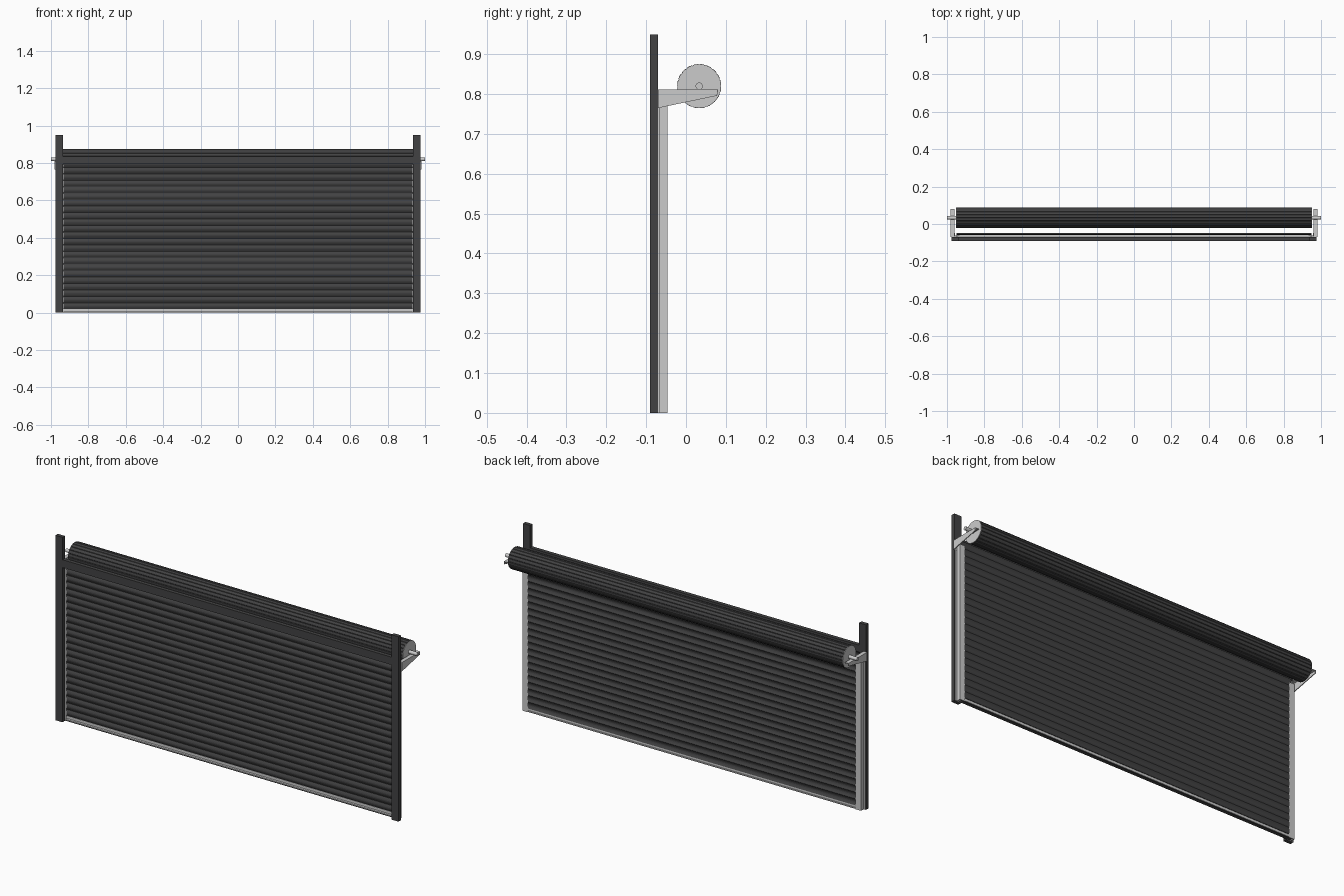
import bpy, bmesh, math
from mathutils import Vector

if "Cube" in bpy.data.objects:
    bpy.data.objects.remove(bpy.data.objects["Cube"])


def material(name, c):
    m = bpy.data.materials.new(name)
    m.diffuse_color = (c, c, c * 1.02, 1)
    m.use_nodes = True
    m.node_tree.nodes["Principled BSDF"].inputs["Base Color"].default_value = m.diffuse_color
    return m


DARK = material("dark_steel", 0.055)
LIGHT = material("galvanised", 0.58)


def prism(name, pts, axis, a, b, mat):
    """Extrude a closed 2D outline: axis 'x' uses (y, z), axis 'z' uses (x, y)."""
    def place(p, t):
        return Vector((t, p[0], p[1])) if axis == 'x' else Vector((p[0], p[1], t))
    bm = bmesh.new()
    lo = [bm.verts.new(place(p, a)) for p in pts]
    hi = [bm.verts.new(place(p, b)) for p in pts]
    n = len(pts)
    for i in range(n):
        j = (i + 1) % n
        bm.faces.new((lo[i], lo[j], hi[j], hi[i]))
    bm.faces.new(lo[::-1])
    bm.faces.new(hi)
    bmesh.ops.recalc_face_normals(bm, faces=bm.faces)
    me = bpy.data.meshes.new(name)
    bm.to_mesh(me)
    bm.free()
    me.materials.append(mat)
    ob = bpy.data.objects.new(name, me)
    bpy.context.collection.objects.link(ob)
    return ob


def rect(u0, u1, v0, v1):
    return [(u0, v0), (u1, v0), (u1, v1), (u0, v1)]


def circle(cy, cz, r, n):
    return [(cy + r * math.cos(math.tau * i / n), cz + r * math.sin(math.tau * i / n)) for i in range(n)]


def mirrored(ob):
    m = ob.modifiers.new("mirror", 'MIRROR')
    m.use_axis = (True, False, False)
    return ob


CY, CZ, R = 0.033, 0.82, 0.0555

# Front frame: posts and lintel
mirrored(prism("post", rect(0.935, 0.975, -0.09, -0.07), 'z', 0, 0.95, DARK))
prism("lintel", rect(-0.09, -0.07, 0.795, 0.835), 'x', -0.935, 0.935, DARK)

# Guide rails: mounting angle plus open channel
mirrored(prism("guide_angle", [(0.942, -0.07), (0.972, -0.07), (0.972, -0.067), (0.962, -0.067),
                               (0.962, -0.047), (0.959, -0.047), (0.959, -0.067), (0.942, -0.067)],
               'z', 0, 0.79, LIGHT))
mirrored(prism("guide_channel", [(0.932, -0.063), (0.959, -0.063), (0.959, -0.047), (0.932, -0.047),
                                 (0.932, -0.049), (0.956, -0.049), (0.956, -0.061), (0.932, -0.061)],
               'z', 0, 0.79, LIGHT))

# Slatted curtain: curved slats joined by narrow hinge grooves
PITCH, COUNT, STEPS = 0.0345, 23, 5
front = []
for k in range(COUNT):
    z0 = 0.018 + k * PITCH
    front.append((-0.0525, z0))
    for s in range(STEPS + 1):
        t = s / STEPS
        front.append((-0.054 - 0.005 * math.sin(math.pi * t), z0 + 0.003 + (PITCH - 0.006) * t))
    front.append((-0.0525, z0 + PITCH - 0.001))
back = [(y + 0.003, z) for y, z in reversed(front)]
prism("curtain", front + back, 'x', -0.95, 0.95, DARK)

# Bottom bar and rubber seal
prism("bottom_bar", [(-0.066, 0.003), (-0.048, 0.003), (-0.048, 0.007), (-0.052, 0.007),
                     (-0.052, 0.02), (-0.055, 0.02), (-0.055, 0.007), (-0.066, 0.007)],
      'x', -0.95, 0.95, LIGHT)
prism("bottom_seal", rect(-0.068, -0.05, 0, 0.003), 'x', -0.95, 0.95, DARK)

# Rolled curtain with slat grooves, end discs and axle
N = 20
roll = []
for i in range(N):
    for f, dr in ((0.0, -0.0025), (0.1, -0.0005), (0.5, 0.0), (0.9, -0.0005)):
        a = math.tau * (i + f) / N
        roll.append((CY + (R + dr) * math.cos(a), CZ + (R + dr) * math.sin(a)))
prism("rolled_curtain", roll, 'x', -0.95, 0.95, DARK)
mirrored(prism("roll_end_disc", circle(CY, CZ, R - 0.0015, 40), 'x', 0.949, 0.952, LIGHT))
axle = prism("axle", circle(CY, CZ, 0.009, 20), 'x', -1, 1, LIGHT)
axle.data.shade_smooth()
axle.data.set_sharp_from_angle(angle=math.radians(40))

# Support brackets: tapered web with top flange and back plate
mirrored(prism("bracket_web", [(-0.07, 0.765), (0.078, 0.796), (0.08, 0.811), (-0.07, 0.811)],
               'x', 0.976, 0.98, LIGHT))
mirrored(prism("bracket_flange", rect(-0.07, 0.08, 0.807, 0.811), 'x', 0.96, 0.976, LIGHT))
mirrored(prism("bracket_plate", rect(-0.07, -0.066, 0.765, 0.807), 'x', 0.955, 0.976, LIGHT))
